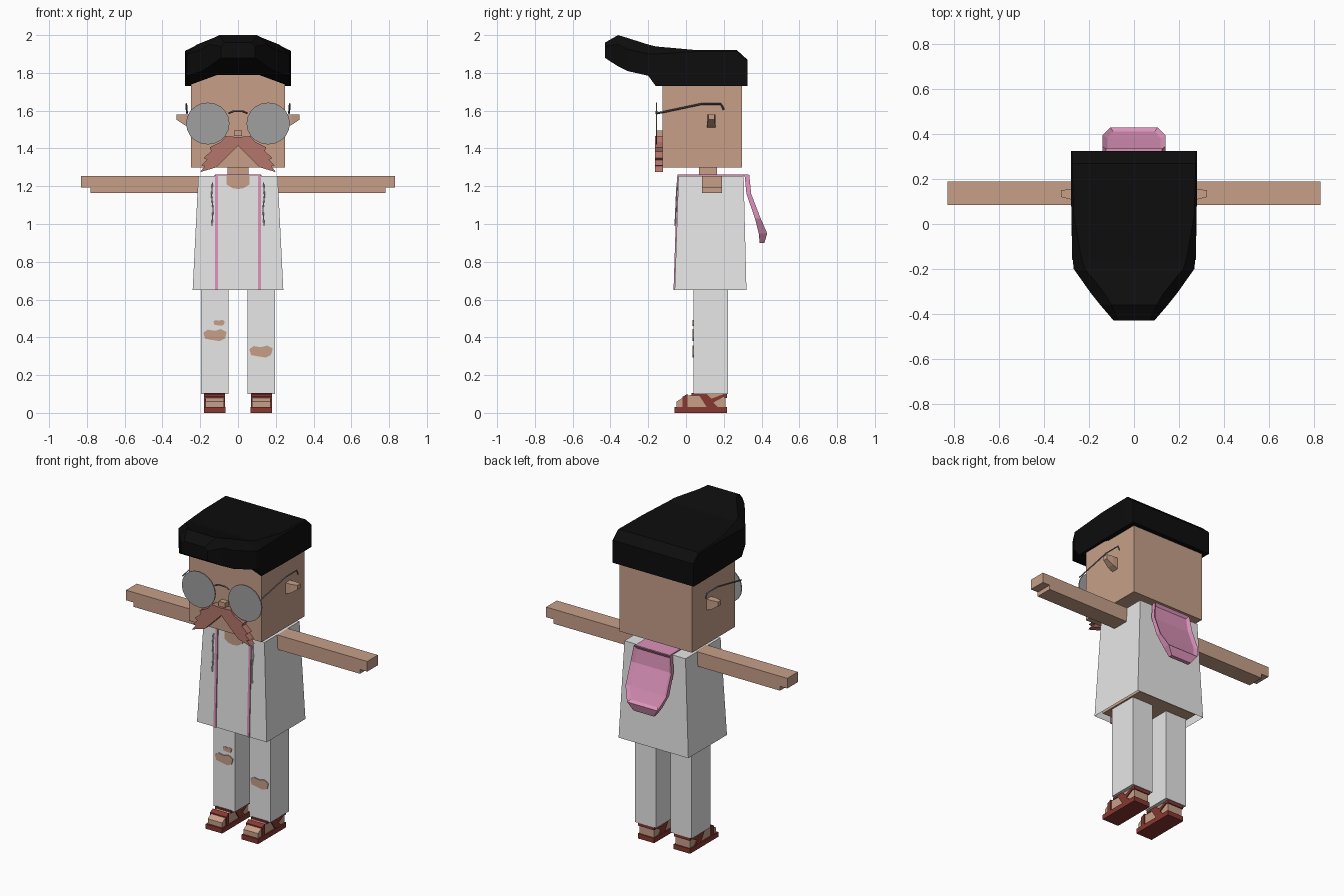
import bpy, bmesh, math
from mathutils import Vector

cube = bpy.data.objects.get("Cube")
if cube:
    bpy.data.objects.remove(cube, do_unlink=True)


def material(name, r, g, b):
    m = bpy.data.materials.new(name)
    m.use_nodes = True
    m.diffuse_color = (r, g, b, 1)
    bsdf = next(n for n in m.node_tree.nodes if n.type == 'BSDF_PRINCIPLED')
    bsdf.inputs["Base Color"].default_value = (r, g, b, 1)
    bsdf.inputs["Roughness"].default_value = 0.9
    return m


SKIN = material("skin", .57, .35, .25)
WHITE = material("white cloth", .8, .8, .8)
BLACK = material("black hair", .004, .004, .004)
PINK = material("pink cloth", .72, .29, .49)
RUST = material("rust moustache", .46, .18, .15)
LEATHER = material("red leather", .24, .04, .03)
LENS = material("grey lens", .35, .35, .35)
WIRE = material("dark wire", .12, .12, .13)


def finish(name, bm, mat):
    bmesh.ops.recalc_face_normals(bm, faces=bm.faces)
    mesh = bpy.data.meshes.new(name)
    bm.to_mesh(mesh)
    bm.free()
    mesh.materials.append(mat)
    ob = bpy.data.objects.new(name, mesh)
    bpy.context.collection.objects.link(ob)
    return ob


def loft(name, rings, mat, caps=(True, True), edit=None):
    """Skin a list of closed rings, each with the same number of points."""
    bm = bmesh.new()
    vs = [[bm.verts.new(p) for p in ring] for ring in rings]
    n = len(vs[0])
    for a, b in zip(vs, vs[1:]):
        for i in range(n):
            j = (i + 1) % n
            bm.faces.new((a[i], a[j], b[j], b[i]))
    for ring, wanted in ((vs[0], caps[0]), (vs[-1], caps[1])):
        if wanted:
            bm.faces.new(ring)
    bmesh.ops.recalc_face_normals(bm, faces=bm.faces)
    if edit:
        edit(bm)
    return finish(name, bm, mat)


def rect(x0, x1, y0, y1, z):
    return [(x0, y0, z), (x1, y0, z), (x1, y1, z), (x0, y1, z)]


def box(name, x, y, z, mat):
    return loft(name, [rect(*x, *y, z[0]), rect(*x, *y, z[1])], mat)


def plate_xz(name, pts, y0, y1, mat):
    """Outline in x and z, given depth in y."""
    return loft(name, [[(x, y, z) for x, z in pts] for y in (y0, y1)], mat)


def plate_yz(name, pts, x0, x1, mat):
    """Outline in y and z, given width in x."""
    return loft(name, [[(x, y, z) for y, z in pts] for x in (x0, x1)], mat)


def wire(name, pts, radius, mat):
    cu = bpy.data.curves.new(name, 'CURVE')
    cu.dimensions = '3D'
    cu.bevel_depth = radius
    cu.bevel_resolution = 0
    sp = cu.splines.new('POLY')
    sp.points.add(len(pts) - 1)
    for p, co in zip(sp.points, pts):
        p.co = (*co, 1)
    tmp = bpy.data.objects.new(name, cu)
    bpy.context.collection.objects.link(tmp)
    bpy.context.view_layer.update()
    dg = bpy.context.evaluated_depsgraph_get()
    mesh = bpy.data.meshes.new_from_object(tmp.evaluated_get(dg))
    bpy.data.objects.remove(tmp, do_unlink=True)
    mesh.materials.clear()
    mesh.materials.append(mat)
    ob = bpy.data.objects.new(name, mesh)
    bpy.context.collection.objects.link(ob)


# Head, neck, nose and inner body
box("head", (-.25, .25), (-.125, .297), (1.3, 1.85), SKIN)
box("neck", (-.055, .055), (.07, .165), (1.2, 1.32), SKIN)
box("nose", (-.022, .022), (-.158, -.12), (1.465, 1.495), SKIN)
box("torso", (-.205, .205), (-.03, .295), (.667, 1.24), SKIN)

# Swept quiff: y, half width, side bottom, centre bottom, top, chamfer
hair = [(.325, .28, 1.73, 1.73, 1.87, .005), (.27, .28, 1.73, 1.73, 1.92, .006),
        (.04, .278, 1.73, 1.79, 1.922, .01), (-.16, .272, 1.73, 1.79, 1.94, .04),
        (-.2, .268, 1.785, 1.79, 1.95, .05), (-.31, .19, 1.81, 1.81, 1.985, .06),
        (-.36, .15, 1.835, 1.835, 2.0, .05), (-.43, .09, 1.88, 1.88, 1.96, .02)]
rings = []
for y, w, zs, zc, zt, c in hair:
    half = [(.4 * w, zc), (w, zs), (w, zt - c), (w - c, zt)]
    pts = half + [(-x, z) for x, z in reversed(half)]
    rings.append([(x, y, z) for x, z in pts])
loft("hair", rings, BLACK)

# Flared open shirt
loft("shirt", [rect(-.24, .24, -.06, .32, .65), rect(-.21, .21, -.04, .305, 1.255)],
     WHITE, caps=(False, True))
plate_xz("neckline", [(-.062, 1.256), (-.062, 1.21), (-.03, 1.19), (0, 1.185),
                      (.03, 1.19), (.062, 1.21), (.062, 1.256)], -.046, -.038, SKIN)
box("shoulder_lining", (-.12, .12), (-.04, .33), (1.255, 1.262), PINK)

# Hanging hood with a raised rim: z, half width, outer y, inner y
hood = [(1.26, .125, .335, .31), (1.16, .14, .345, .32), (1.03, .14, .395, .365),
        (.95, .105, .43, .385), (.9, .07, .415, .39)]


def sink_middle(bm):
    outer = [f for f in bm.faces if f.normal.y > .5 and f.calc_center_median().z > .93]
    bmesh.ops.inset_region(bm, faces=outer, thickness=.022, depth=-.012)


loft("hood", [rect(-w, w, yi, yo, z) for z, w, yo, yi in hood], PINK, edit=sink_middle)

moustache = [(0, 1.46), (.065, 1.465), (.09, 1.435), (.15, 1.405), (.142, 1.385),
             (.182, 1.35), (.165, 1.34), (.195, 1.31), (.175, 1.308), (.2, 1.275),
             (.115, 1.3), (.06, 1.355), (0, 1.415)]
sandal_foot = [(-.05, .03), (-.05, .06), (0, .09), (.06, .1), (.21, .1), (.21, .03)]

# Parts repeated on both sides
for side, s in (("left", 1), ("right", -1)):
    def span(a, b):
        return tuple(sorted((s * a, s * b)))

    # Arm and fingers
    box(side + "_arm", span(.2, .78), (.085, .19), (1.165, 1.255), SKIN)
    box(side + "_fingers", span(.78, .83), (.085, .19), (1.192, 1.255), SKIN)

    # Ear
    loft(side + "_ear", [[(s * x, y, z) for y, z in ((y0, z0), (y1, z0), (y1, 1.58), (y0, 1.58))]
                         for x, y0, y1, z0 in ((.245, .11, .155, 1.508), (.285, .11, .155, 1.525),
                                               (.325, .12, .15, 1.552))], SKIN)

    # Glasses
    disc = [(s * .16 + .115 * math.cos(a), 1.532 + .111 * math.sin(a))
            for a in (math.tau * i / 20 for i in range(20))]
    plate_xz(side + "_lens", disc, -.16, -.153, LENS)
    wire(side + "_temple", [(s * .27, -.156, 1.585), (s * .274, .08, 1.635),
                            (s * .274, .185, 1.635), (s * .274, .2, 1.605)], .005, WIRE)

    # Moustache half
    plate_xz(side + "_moustache", [(s * x, z) for x, z in moustache], -.165, -.122, RUST)

    # Pink trim and drawstring
    loft(side + "_trim", [rect(*span(.107, .123), -.066, -.055, .65),
                          rect(*span(.107, .123), -.046, -.035, 1.262)], PINK)
    wire(side + "_drawstring", [(s * .135, -.047, 1.22), (s * .14, -.051, 1.15),
                                (s * .132, -.054, 1.08), (s * .138, -.058, .99)], .004, WHITE)

    # Trouser leg
    box(side + "_trouser", span(.05, .195), (.04, .222), (.1, .7), WHITE)

    # Sandal
    box(side + "_sole", span(.067, .18), (-.06, .217), (0, .03), LEATHER)
    plate_yz(side + "_foot", sandal_foot, s * .074, s * .173, SKIN)
    plate_yz(side + "_toe_strap", [(-.018, .03), (-.018, .086), (.008, .1), (.008, .03)],
             s * .068, s * .179, LEATHER)
    for k, x in enumerate((.068, .173)):
        plate_yz(f"{side}_ankle_strap_{k}", [(.065, .1), (.11, .1), (.135, .075), (.2, .1),
                                             (.2, .085), (.145, .055), (.17, .03), (.11, .03)],
                 s * x, s * (x + .006), LEATHER)
    box(side + "_instep_strap", span(.068, .179), (.03, .1), (.09, .104), LEATHER)
    box(side + "_heel_strap", span(.068, .179), (.2, .217), (.08, .1), LEATHER)

wire("glasses_bridge", [(-.05, -.157, 1.585), (-.025, -.157, 1.597),
                        (.025, -.157, 1.597), (.05, -.157, 1.585)], .005, WIRE)

# Ripped knees: centre x, centre z, half width, half height
for i, (cx, cz, w, h) in enumerate(((-.122, .412, .062, .032), (-.1, .477, .03, .016),
                                    (.122, .325, .062, .032))):
    shape = [(-1, .4), (-.6, .9), (0, .7), (.5, 1), (1, .5),
             (.85, -.6), (.4, -1), (-.3, -.8), (-.85, -.6)]
    plate_xz(f"knee_rip_{i + 1}", [(cx + w * u, cz + h * v) for u, v in shape],
             .035, .043, SKIN)
